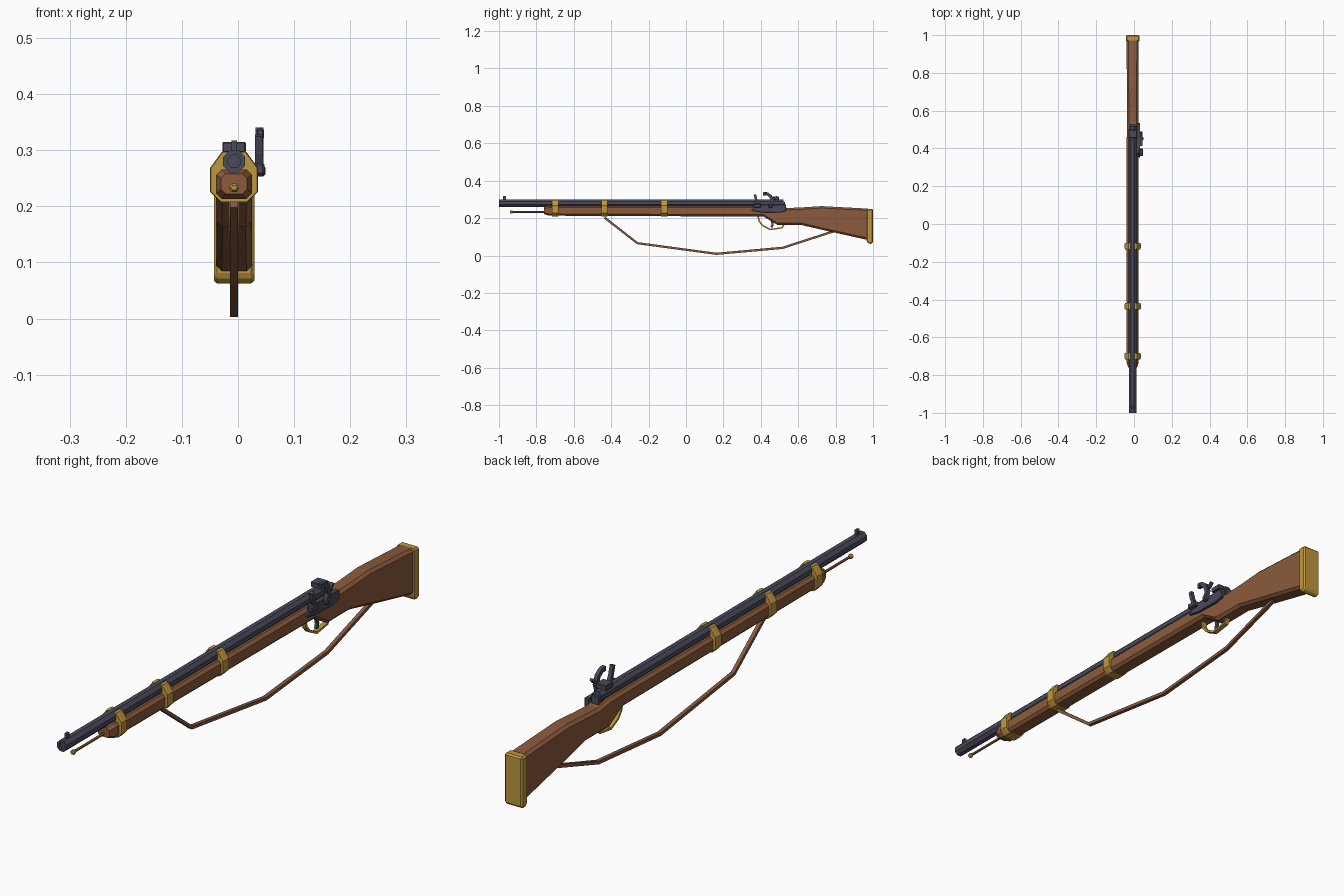
import bpy
import bmesh
from math import cos, sin, pi
from mathutils import Vector

if "Cube" in bpy.data.objects:
    bpy.data.objects.remove(bpy.data.objects["Cube"])

CX = -0.007  # centre line of the barrel and stock


def material(name, rgb):
    m = bpy.data.materials.new(name)
    m.use_nodes = True
    m.diffuse_color = (*rgb, 1)
    m.node_tree.nodes["Principled BSDF"].inputs["Base Color"].default_value = (*rgb, 1)
    return m


WOOD = material("walnut wood", (0.26, 0.105, 0.046))
STEEL = material("dark steel", (0.068, 0.068, 0.105))
BRASS = material("brass", (0.52, 0.31, 0.045))
LEATHER = material("sling leather", (0.23, 0.1, 0.05))


def loft(name, rings, mat, bevel=0):
    """Skin a row of equal-sized point rings and cap both ends."""
    bm = bmesh.new()
    rows = [[bm.verts.new(p) for p in ring] for ring in rings]
    n = len(rows[0])
    for a, b in zip(rows, rows[1:]):
        for i in range(n):
            j = (i + 1) % n
            bm.faces.new((a[i], a[j], b[j], b[i]))
    bm.faces.new(rows[0])
    bm.faces.new(rows[-1])
    bmesh.ops.recalc_face_normals(bm, faces=bm.faces)
    mesh = bpy.data.meshes.new(name)
    bm.to_mesh(mesh)
    bm.free()
    mesh.materials.append(mat)
    ob = bpy.data.objects.new(name, mesh)
    bpy.context.collection.objects.link(ob)
    if bevel:
        mod = ob.modifiers.new("Bevel", "BEVEL")
        mod.width = bevel
        mod.segments = 1
    return ob


def plate(name, outline, x0, x1, mat, bevel=0):
    """Side outline of (y, z) points given thickness along x."""
    return loft(name, [[(x, y, z) for y, z in outline] for x in (x0, x1)], mat, bevel)


def block(name, x, hx, y0, y1, z0, z1, mat, bevel=0):
    outline = [(y0, z0), (y1, z0), (y1, z1), (y0, z1)]
    return plate(name, outline, x - hx, x + hx, mat, bevel)


def mirrored(half, y, grow=0.0):
    """Closed ring from the right half of a cross-section, top to bottom."""
    pts = [(x + grow * (1 if x > 0 else 0), z) for x, z in half]
    return [(CX + x, y, z) for x, z in pts] + [(CX - x, y, z) for x, z in reversed(pts)]


def rod(name, stations, z, sides, mat, turn=0.5):
    """Faceted rod along y from (y, radius) stations."""
    rings = []
    for y, r in stations:
        angles = [(i + turn) * 2 * pi / sides for i in range(sides)]
        rings.append([(CX + r * cos(a), y, z + r * sin(a)) for a in angles])
    return loft(name, rings, mat)


def strap(name, path, thick, half_width, mat, x=CX):
    """Flat strip following a (y, z) path with mitred corners."""
    pts = [Vector(p) for p in path]
    rings = []
    for i, p in enumerate(pts):
        before = (p - pts[max(i - 1, 0)]).normalized()
        after = (pts[min(i + 1, len(pts) - 1)] - p).normalized()
        d = (before + after).normalized()
        side = Vector((-d.y, d.x)) * thick / 2
        a, b = p + side, p - side
        rings.append([(x - half_width, *a), (x + half_width, *a),
                      (x + half_width, *b), (x - half_width, *b)])
    return loft(name, rings, mat)


# Stock: chamfered section through (y, bottom, top, half width, chamfer)
def stock_ring(y, low, high, w, c):
    half = [(w - c, high), (w, high - c), (w, low + c), (w - c, low)]
    return mirrored(half, y)


stock_stations = [
    (-0.76, 0.222, 0.258, 0.023, 0.008),
    (-0.735, 0.213, 0.266, 0.032, 0.01),
    (0.415, 0.208, 0.266, 0.032, 0.01),
    (0.49, 0.163, 0.264, 0.031, 0.01),
    (0.545, 0.163, 0.254, 0.03, 0.01),
    (0.617, 0.163, 0.257, 0.03, 0.01),
    (0.725, 0.138, 0.264, 0.031, 0.01),
    (0.972, 0.083, 0.251, 0.032, 0.01),
]
loft("stock", [stock_ring(*s) for s in stock_stations], WOOD)

# Butt plate: thin flange and a solid end cap
butt = [(0.965, 0.075), (0.982, 0.06), (1.0, 0.068), (1.0, 0.25), (0.965, 0.25)]
plate("butt_plate", butt, CX - 0.036, CX + 0.036, BRASS, 0.006)

# Barrel with a hollow-looking muzzle step
rod("barrel", [(-0.992, 0.011), (-0.992, 0.012), (-1.0, 0.012), (-1.0, 0.021),
               (0.52, 0.021)], 0.28, 8, STEEL)
block("front_sight", CX, 0.005, -0.978, -0.962, 0.295, 0.317, STEEL)
block("rear_sight", CX, 0.021, 0.455, 0.497, 0.296, 0.315, STEEL, 0.002)
block("breech_tang", CX, 0.014, 0.49, 0.53, 0.25, 0.285, STEEL)

# Barrel bands with softened edges
band_half = [(0.02, 0.297), (0.041, 0.268), (0.041, 0.226), (0.023, 0.208)]
for label, y in (("front", -0.7), ("middle", -0.436), ("rear", -0.117)):
    rings = [mirrored(band_half, y + dy, g)
             for dy, g in ((-0.017, 0), (-0.009, 0.002), (0.009, 0.002), (0.017, 0))]
    loft(label + "_band", rings, BRASS)

# Ramrod and its tip
rod("ramrod", [(-0.93, 0.005), (-0.74, 0.005)], 0.233, 6, WOOD)
rod("ramrod_tip", [(-0.942, 0.005), (-0.938, 0.009), (-0.93, 0.009), (-0.924, 0.005)],
    0.233, 6, BRASS, 0)

# Lock plate on the left side
lock = [(0.35, 0.241), (0.378, 0.272), (0.535, 0.272), (0.535, 0.238), (0.5, 0.229), (0.4, 0.231)]
plate("lock_plate", lock, 0.015, 0.033, STEEL, 0.002)

# Pan, striking plate and hammer
block("priming_pan", 0.037, 0.01, 0.36, 0.4, 0.256, 0.277, STEEL, 0.003)
strap("striking_plate", [(0.388, 0.268), (0.376, 0.295), (0.368, 0.326)], 0.013, 0.007, STEEL, 0.037)
strap("hammer", [(0.452, 0.262), (0.462, 0.29), (0.452, 0.317), (0.434, 0.33), (0.414, 0.332)],
      0.017, 0.007, STEEL, 0.038)
strap("hammer_spur", [(0.458, 0.298), (0.475, 0.304), (0.487, 0.317)], 0.009, 0.006, STEEL, 0.038)
block("hammer_jaw", 0.04, 0.006, 0.412, 0.428, 0.32, 0.338, STEEL, 0.002)
block("hammer_pivot", 0.04, 0.009, 0.442, 0.462, 0.253, 0.273, STEEL, 0.004)

# Trigger and its guard
strap("trigger", [(0.456, 0.195), (0.463, 0.168), (0.458, 0.15)], 0.012, 0.005, STEEL)
strap("trigger_guard", [(0.385, 0.212), (0.392, 0.182), (0.41, 0.16), (0.45, 0.139),
                        (0.512, 0.148), (0.525, 0.166)], 0.008, 0.009, BRASS)

# Sling hanging from the middle band to the butt
strap("sling", [(-0.436, 0.203), (-0.26, 0.066), (0.163, 0.009), (0.516, 0.041), (0.785, 0.128)],
      0.012, 0.007, LEATHER)
